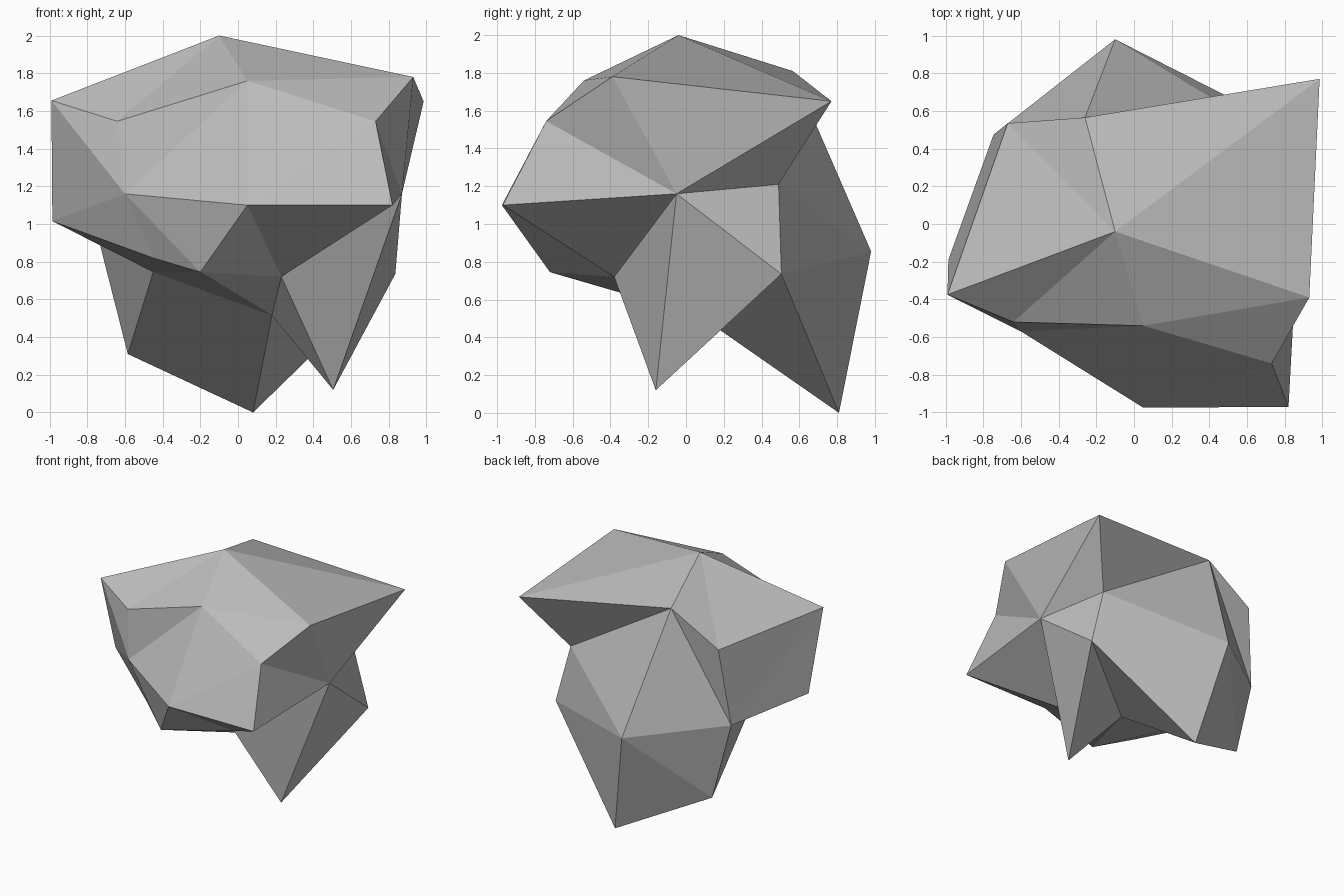
import bpy
import bmesh

# Remove the default object
default_cube = bpy.data.objects.get("Cube")
if default_cube:
    bpy.data.objects.remove(default_cube, do_unlink=True)

# Corners of the boulder, named by where they sit on it
corners = {
    # crown
    "peak": (-.10, -.04, 2.0),
    "crown_right": (-.99, -.375, 1.655),
    "crown_front_right": (-.64, -.52, 1.545),
    "crown_front": (.05, -.54, 1.76),
    "crown_left": (.93, -.39, 1.78),
    "crown_back_left": (.985, .77, 1.65),
    "crown_back": (-.26, .565, 1.81),
    "crown_back_right": (-.67, .535, 1.565),
    # waist
    "brow_left": (.73, -.74, 1.545),
    "jut_left": (.82, -.97, 1.10),
    "jut_front": (.05, -.975, 1.10),
    "cheek": (-.60, -.57, 1.16),
    "flank_right": (-.985, -.19, 1.015),
    "flank_left": (.87, -.05, 1.16),
    "notch_back": (.71, .49, 1.21),
    "bulge_back": (-.10, .98, .855),
    "flank_back": (-.745, .475, .94),
    # underside
    "chin": (-.20, -.72, .745),
    "chin_right": (-.45, -.53, .82),
    "throat": (.23, -.38, .72),
    "hollow": (.18, .07, .515),
    "hollow_right": (-.45, -.19, .745),
    "hip_left": (.835, .505, .735),
    "foot_right": (-.585, .495, .31),
    "foot_back": (.08, .81, 0),
    "foot_left": (.505, -.16, .12),
}

bm = bmesh.new()
verts = {name: bm.verts.new(co) for name, co in corners.items()}


def fan(hub, rim, closed=False):
    """Triangles from a hub corner to each neighbouring pair on its rim."""
    names = rim.split()
    if closed:
        names.append(names[0])
    for a, b in zip(names, names[1:]):
        bm.faces.new([verts[hub], verts[a], verts[b]])


# Crown facets
fan("peak", "crown_back_right crown_back crown_back_left crown_left "
            "crown_front crown_front_right crown_right", closed=True)

# Left side facets
fan("flank_left", "jut_left throat foot_left hip_left notch_back "
                  "crown_back_left crown_left brow_left", closed=True)

# Front facets
fan("cheek", "crown_right crown_front_right crown_front jut_front chin "
             "chin_right flank_right", closed=True)
fan("brow_left", "crown_left crown_front jut_front jut_left")
fan("jut_front", "chin throat jut_left")

# Back and right side facets
fan("bulge_back", "notch_back crown_back flank_back foot_right foot_back "
                  "hip_left", closed=True)
fan("flank_back", "foot_right hollow_right flank_right crown_right "
                  "crown_back_right crown_back")
fan("notch_back", "crown_back crown_back_left")

# Underside facets
fan("hollow", "chin throat foot_left hip_left foot_back foot_right "
              "hollow_right", closed=True)
fan("hollow_right", "flank_right chin_right chin")

bmesh.ops.recalc_face_normals(bm, faces=bm.faces)
mesh = bpy.data.meshes.new("boulder")
bm.to_mesh(mesh)
bm.free()

# Stone colour
stone = bpy.data.materials.new("stone grey")
stone.use_nodes = True
colour = (.5, .5, .5, 1)
stone.diffuse_color = colour
stone.node_tree.nodes["Principled BSDF"].inputs["Base Color"].default_value = colour
mesh.materials.append(stone)

boulder = bpy.data.objects.new("boulder", mesh)
bpy.context.collection.objects.link(boulder)
